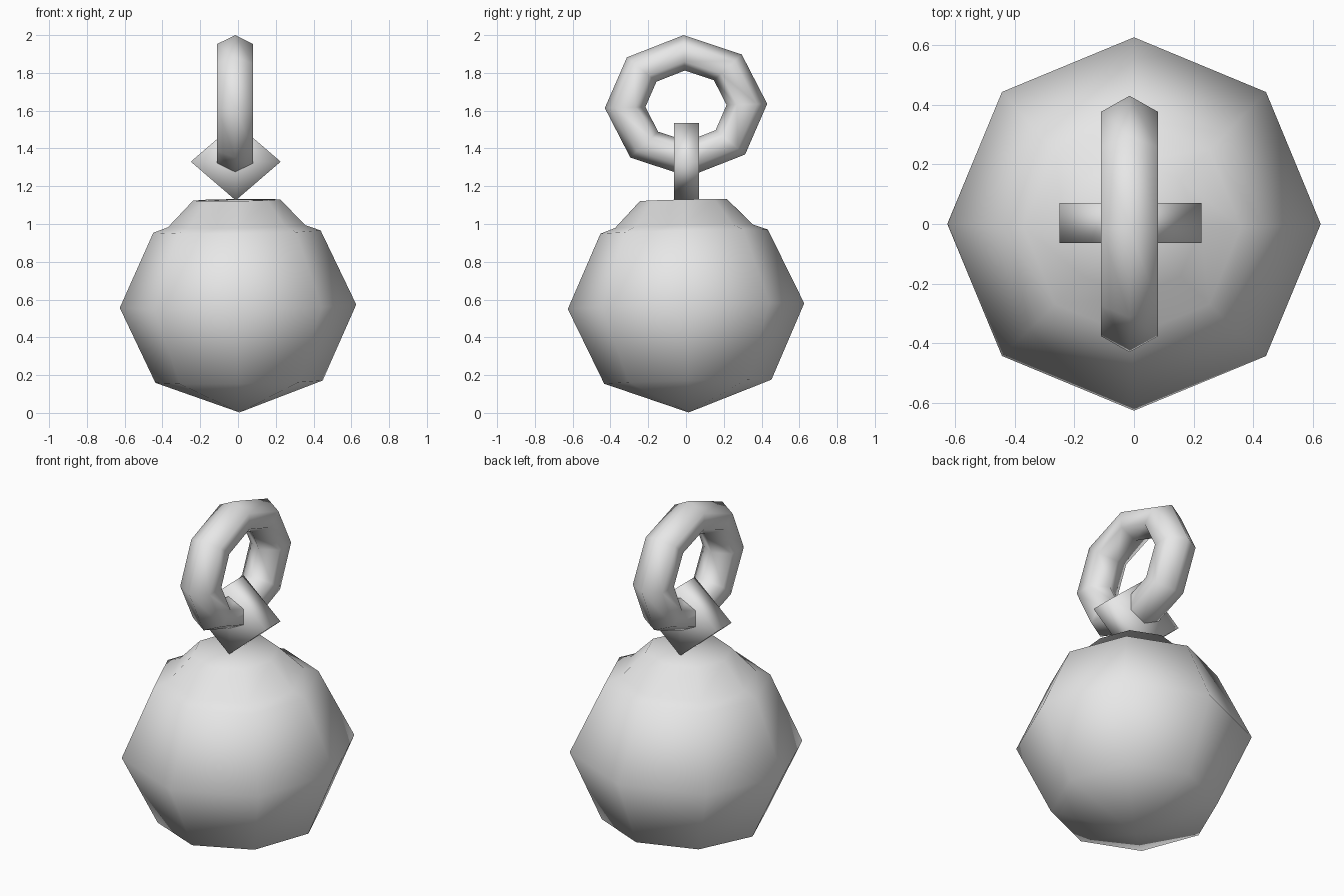
import bpy
import math
from mathutils import Matrix

cube = bpy.data.objects.get("Cube")
if cube:
    bpy.data.objects.remove(cube, do_unlink=True)

metal = bpy.data.materials.new("light_grey_metal")
metal.use_nodes = True
GREY = (0.8, 0.8, 0.8, 1)
metal.diffuse_color = GREY
metal.node_tree.nodes["Principled BSDF"].inputs["Base Color"].default_value = GREY


def add_part(name, verts, faces, matrix):
    mesh = bpy.data.meshes.new(name)
    mesh.from_pydata(verts, [], faces)
    mesh.transform(matrix)
    mesh.validate()
    mesh.materials.append(metal)
    mesh.shade_smooth()
    obj = bpy.data.objects.new(name, mesh)
    bpy.context.collection.objects.link(obj)
    return obj


def lathe(name, profile, sides, matrix, closed=False):
    """Revolve (radius, height) points about z; open profiles end on the axis."""
    rings, verts, faces = [], [], []
    for r, z in profile:
        count = sides if r else 1
        first = len(verts)
        for i in range(count):
            a = 2 * math.pi * i / sides
            verts.append((r * math.cos(a), r * math.sin(a), z))
        rings.append([first + i % count for i in range(sides)])
    pairs = list(zip(rings, rings[1:]))
    if closed:
        pairs.append((rings[-1], rings[0]))
    for low, high in pairs:
        for i in range(sides):
            j = (i + 1) % sides
            face = (low[i], low[j], high[j], high[i])
            faces.append(tuple(dict.fromkeys(face)))
    return add_part(name, verts, faces, matrix)


# Eight-sided ball with a shallow collar on top, leaning very slightly
centre = Matrix.Translation((0, 0, 0.565))
lean = Matrix.Rotation(math.radians(1.4), 4, 'X') @ Matrix.Rotation(math.radians(-0.8), 4, 'Y')
ball = [(0, -0.563), (0.443, -0.4), (0.626, 0), (0.443, 0.395),
        (0.365, 0.423), (0.23, 0.562), (0, 0.565)]
lathe("ball", ball, 8, centre @ lean)

# Square link standing on the ball
link = [(0, -0.067), (0.238, -0.067), (0.238, 0.067), (0, 0.067)]
lathe("square_link", link, 4,
      Matrix.Translation((-0.012, 0.003, 1.33))
      @ Matrix.Diagonal((1, 1, 0.86, 1))
      @ Matrix.Rotation(math.pi / 2, 4, 'X'))

# Upright ring with a six-sided section
section = [(0.3225 + 0.1075 * math.cos(k * math.pi / 3),
            0.11 * math.sin(k * math.pi / 3)) for k in range(6)]
lathe("hanging_ring", section, 8,
      Matrix.Translation((-0.015, 0, 1.625))
      @ Matrix.Diagonal((1, 1, 0.872, 1))
      @ Matrix.Rotation(math.radians(1.7), 4, 'X')
      @ Matrix.Rotation(math.pi / 2, 4, 'Y'), closed=True)
